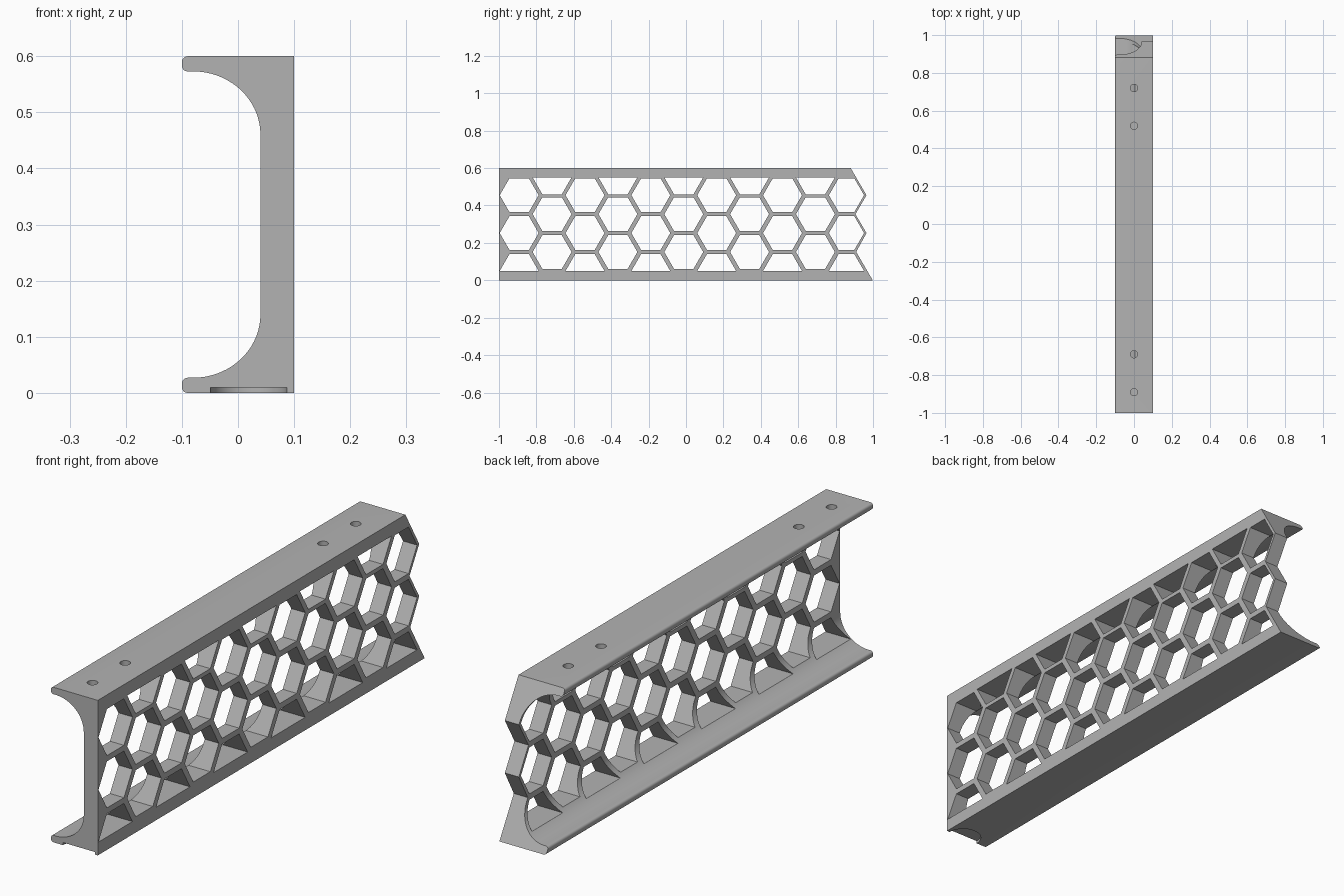
import bpy, bmesh, math
from math import cos, sin, radians

cube = bpy.data.objects.get("Cube")
if cube:
    bpy.data.objects.remove(cube, do_unlink=True)

grey = bpy.data.materials.new("plain_grey")
grey.use_nodes = True
colour = (0.45, 0.45, 0.45, 1)
grey.diffuse_color = colour
grey.node_tree.nodes["Principled BSDF"].inputs["Base Color"].default_value = colour


def prisms(name, outlines, place, start, end):
    """Extrude closed 2D outlines between start and end; place maps (u, v, depth) to 3D."""
    bm = bmesh.new()
    for pts in outlines:
        a = [bm.verts.new(place(u, v, start)) for u, v in pts]
        b = [bm.verts.new(place(u, v, end)) for u, v in pts]
        bm.faces.new(a)
        bm.faces.new(b[::-1])
        for i in range(len(pts)):
            j = (i + 1) % len(pts)
            bm.faces.new((a[i], b[i], b[j], a[j]))
    bmesh.ops.recalc_face_normals(bm, faces=bm.faces)
    mesh = bpy.data.meshes.new(name)
    bm.to_mesh(mesh)
    bm.free()
    mesh.materials.append(grey)
    obj = bpy.data.objects.new(name, mesh)
    bpy.context.collection.objects.link(obj)
    return obj


def arc(cu, cv, ru, rv, a0, a1, steps):
    return [(cu + ru * cos(radians(a0 + (a1 - a0) * i / steps)),
             cv + rv * sin(radians(a0 + (a1 - a0) * i / steps))) for i in range(steps + 1)]


def along_x(y, z, x):
    return (x, y, z)


def along_y(x, z, y):
    return (x, y, z)


def along_z(x, y, z):
    return (x, y, z)


def cut(target, cutter):
    cutter.hide_render = True
    mod = target.modifiers.new("cut", "BOOLEAN")
    mod.operation = "DIFFERENCE"
    mod.solver = "EXACT"
    mod.object = cutter
    bpy.context.view_layer.objects.active = target
    bpy.ops.object.modifier_apply(modifier=mod.name)
    bpy.data.objects.remove(cutter, do_unlink=True)


# Channel beam: upper half profile mirrored about mid height
H, TIP = 0.6, 0.01
upper = [(0.1, H)]
upper += arc(-0.09, H - TIP, TIP, TIP, 90, 180, 5)
upper += arc(-0.09, 0.583, TIP, TIP, 180, 270, 5)
upper += arc(-0.08, 0.46, 0.12, 0.113, 90, 0, 18)
profile = upper + [(x, H - z) for x, z in reversed(upper)]
beam = prisms("channel_beam", [profile], along_y, -1, 1)

# Zigzag back end that follows the honeycomb
zigzag = [(0.869, 0.62), (0.965, 0.455), (0.906, 0.3535), (0.965, 0.2525),
          (0.91, 0.152), (1.01, -0.02), (1.2, -0.02), (1.2, 0.62)]
cut(beam, prisms("end_cutter", [zigzag], along_x, -0.3, 0.3))

# Honeycomb openings, halved where they meet the flanges
R, PITCH, LOW, HIGH = 0.104, 0.176, 0.05, 0.55
cells = []
for col in range(11):
    y = -0.892 + col * PITCH
    for row in range(3):
        z = LOW + 0.2025 * (row + 0.5 * (col % 2))
        angles = range(0, 360, 60)
        if col % 2 == 0 and row == 0:
            angles = range(0, 181, 60)
        elif col % 2 and row == 2:
            z, angles = HIGH, range(180, 361, 60)
        cell = [(y + R * cos(radians(a)), z + R * sin(radians(a))) for a in angles]
        if col == 10:  # keep a thin wall at the back end
            cell = [(u - 0.02 if u > y else u, v) for u, v in cell]
        cells.append(cell)
cut(beam, prisms("honeycomb_cutter", cells, along_x, -0.3, 0.3))

# Bolt holes through the top flange
holes = [arc(0, y, 0.019, 0.019, 0, 345, 23) for y in (0.72, 0.52, -0.69, -0.89)]
cut(beam, prisms("bolt_hole_cutter", holes, along_z, 0.5, 0.7))

# Shallow rounded recess under the front end
recess = arc(0.019, -1, 0.068, 0.068, 0, 180, 20) + [(-0.049, -1.1), (0.087, -1.1)]
cut(beam, prisms("recess_cutter", [recess], along_z, -0.1, 0.01))

bpy.ops.object.select_all(action="DESELECT")
beam.select_set(True)
bpy.context.view_layer.objects.active = beam
bpy.ops.object.shade_smooth_by_angle(angle=radians(30))
